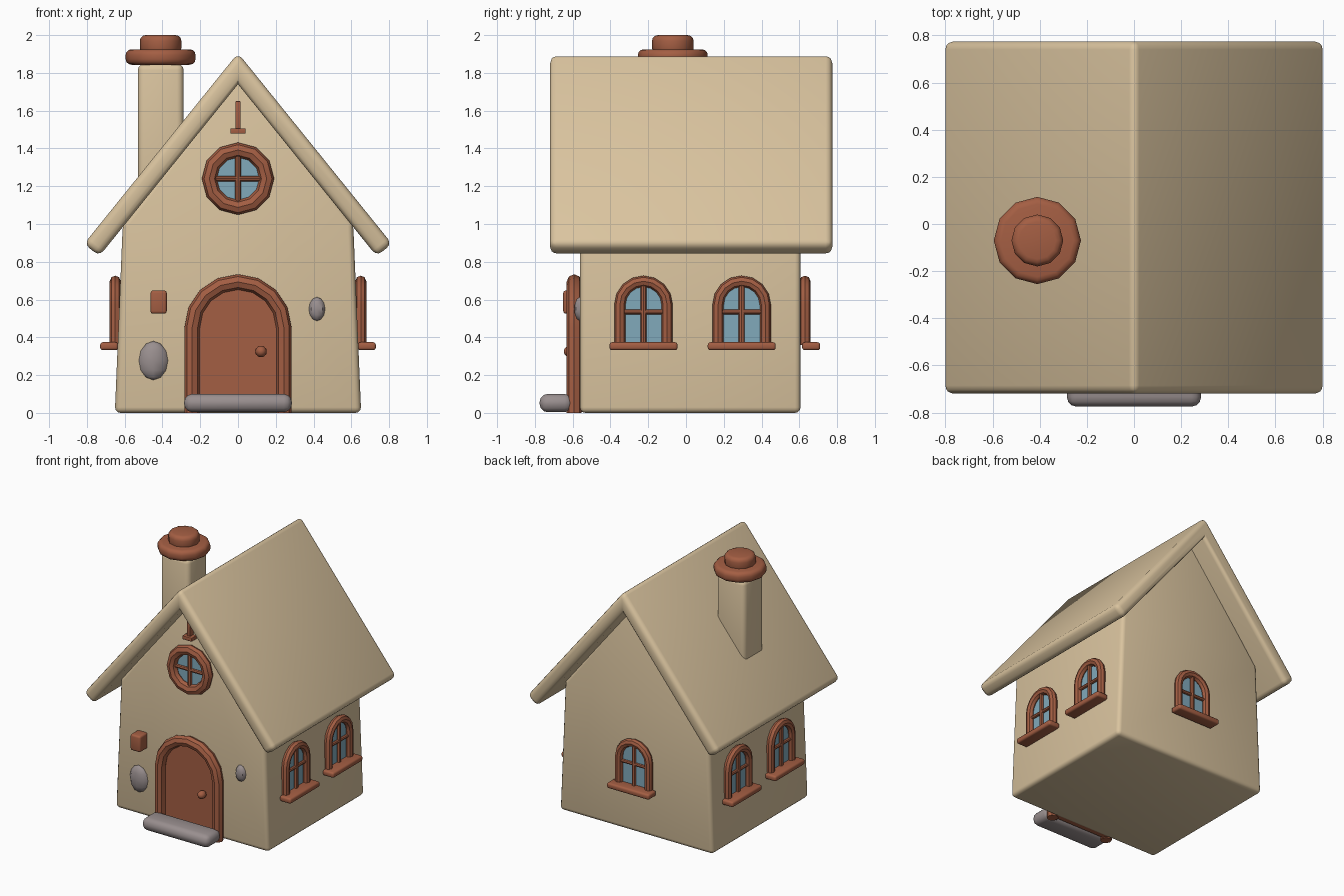
import bpy, bmesh, math
from mathutils import Matrix, Vector

if "Cube" in bpy.data.objects:
    bpy.data.objects.remove(bpy.data.objects["Cube"])


def material(name, rgb):
    m = bpy.data.materials.new(name)
    m.diffuse_color = (*rgb, 1)
    m.use_nodes = True
    m.node_tree.nodes["Principled BSDF"].inputs["Base Color"].default_value = m.diffuse_color
    return m


BEIGE = material("beige plaster", (0.70, 0.55, 0.345))
BROWN = material("red brown wood", (0.37, 0.112, 0.056))
GREY = material("grey stone", (0.32, 0.275, 0.275))
GLASS = material("blue glass", (0.22, 0.40, 0.50))
I = Matrix.Identity(4)


def finish(name, bm, mat, M=I):
    bmesh.ops.recalc_face_normals(bm, faces=bm.faces)
    me = bpy.data.meshes.new(name)
    bm.to_mesh(me)
    bm.free()
    ob = bpy.data.objects.new(name, me)
    bpy.context.collection.objects.link(ob)
    ob.matrix_world = M
    me.materials.append(mat)
    bpy.ops.object.select_all(action='DESELECT')
    ob.select_set(True)
    bpy.context.view_layer.objects.active = ob
    bpy.ops.object.shade_smooth_by_angle(angle=math.radians(40))
    return ob


def bevel(bm, edges, width, seg=3):
    if width:
        bmesh.ops.bevel(bm, geom=list(edges), offset=width, segments=seg,
                        profile=0.5, affect='EDGES', clamp_overlap=True)


def box(name, lo, hi, mat, width=0.0, M=I):
    bm = bmesh.new()
    bmesh.ops.create_cube(bm, size=1)
    for v in bm.verts:
        v.co = [a + (c + 0.5) * (b - a) for a, b, c in zip(lo, hi, v.co)]
    bevel(bm, bm.edges, width)
    return finish(name, bm, mat, M)


def prism(name, pts, y0, y1, mat, width=0.0, M=I):
    """Extrude an outline in x,z along y."""
    bm = bmesh.new()
    f = bm.faces.new([bm.verts.new((x, y0, z)) for x, z in pts])
    r = bmesh.ops.extrude_face_region(bm, geom=[f])
    for v in r["geom"]:
        if isinstance(v, bmesh.types.BMVert):
            v.co.y = y1
    bmesh.ops.recalc_face_normals(bm, faces=bm.faces)
    bevel(bm, [e for e in bm.edges if e.is_convex], width)
    return finish(name, bm, mat, M)


def tube(name, pts, y, r, mat, closed=False, M=I, sides=8):
    """Sweep a round section along a path in x,z with mitred corners."""
    bm = bmesh.new()
    P = [Vector((x, y, z)) for x, z in pts]
    n, rings = len(P), []
    for i, p in enumerate(P):
        a = P[i - 1] if closed or i else p
        b = P[(i + 1) % n] if closed or i < n - 1 else p
        t1 = (p - a).normalized() if a != p else (b - p).normalized()
        t2 = (b - p).normalized() if b != p else t1
        t = (t1 + t2).normalized()
        side = Vector((t.z, 0, -t.x)) / t.dot(t1)
        angs = [2 * math.pi * k / sides for k in range(sides)]
        rings.append([bm.verts.new(p + side * r * math.cos(g)
                                   + Vector((0, r * math.sin(g), 0))) for g in angs])
    for i in range(n if closed else n - 1):
        A, B = rings[i], rings[(i + 1) % n]
        for k in range(sides):
            j = (k + 1) % sides
            bm.faces.new((A[k], A[j], B[j], B[k]))
    if not closed:
        bm.faces.new(rings[0])
        bm.faces.new(rings[-1])
    return finish(name, bm, mat, M)


def disc(name, x, y, z0, z1, r, mat, width):
    """Upright twelve-sided cylinder with rounded rims."""
    bm = bmesh.new()
    bmesh.ops.create_cone(bm, cap_ends=True, segments=12, radius1=r, radius2=r, depth=z1 - z0)
    bevel(bm, [e for e in bm.edges if abs(e.verts[0].co.z - e.verts[1].co.z) < 1e-4], width)
    return finish(name, bm, mat, Matrix.Translation((x, y, (z0 + z1) / 2)))


def pebble(name, c, s, mat, u=10, v=8):
    bm = bmesh.new()
    bmesh.ops.create_uvsphere(bm, u_segments=u, v_segments=v, radius=1)
    bmesh.ops.scale(bm, vec=s, verts=bm.verts)
    return finish(name, bm, mat, Matrix.Translation(c))


def arch(r, z0, zc, n=8):
    return [(r, z0)] + [(r * math.cos(math.pi * k / n), zc + r * math.sin(math.pi * k / n))
                        for k in range(n + 1)] + [(-r, z0)]


def arched_window(name, M):
    prism(name + "_glass", arch(0.115, 0.36, 0.572), 0.03, -0.012, GLASS, 0, M)
    tube(name + "_frame", arch(0.125, 0.36, 0.572), -0.02, 0.029, BROWN, False, M)
    tube(name + "_upright_bar", [(0, 0.36), (0, 0.69)], -0.02, 0.016, BROWN, False, M)
    tube(name + "_cross_bar", [(-0.11, 0.535), (0.11, 0.535)], -0.02, 0.013, BROWN, False, M)
    box(name + "_sill", (-0.18, -0.10, 0.332), (0.18, -0.005, 0.374), BROWN, 0.014, M)


# House body, slightly tapered, with gables
prism("walls", [(-0.652, 0), (0.652, 0), (0.61, 1.0), (0, 1.79), (-0.61, 1.0)],
      -0.562, 0.607, BEIGE, 0.03)

# Pitched roof
prism("roof", [(0, 1.905), (0.815, 0.895), (0.734, 0.83), (0, 1.74),
               (-0.734, 0.83), (-0.815, 0.895)], -0.72, 0.775, BEIGE, 0.035)

# Chimney
box("chimney_stack", (-0.53, -0.19, 1.0), (-0.288, 0.05, 1.85), BEIGE, 0.035)
disc("chimney_collar", -0.41, -0.07, 1.843, 1.925, 0.185, BROWN, 0.03)
disc("chimney_pot", -0.41, -0.07, 1.90, 2.0, 0.11, BROWN, 0.03)

# Side and back windows
for side, s in (("right", 1), ("left", -1)):
    for pos, y in (("front", -0.225), ("rear", 0.295)):
        arched_window(f"{side}_{pos}_window", Matrix.Translation((s * 0.63, y, 0))
                      @ Matrix.Rotation(s * math.pi / 2, 4, 'Z'))
arched_window("back_window", Matrix.Translation((0, 0.61, 0)) @ Matrix.Rotation(math.pi, 4, 'Z'))

# Round gable window
M = Matrix.Translation((0, -0.562, 1.24))
ring = [(math.cos(math.pi * k / 6), math.sin(math.pi * k / 6)) for k in range(12)]
prism("round_window_glass", [(x * 0.14, z * 0.14) for x, z in ring], 0.03, -0.012, GLASS, 0, M)
tube("round_window_frame", [(x * 0.152, z * 0.152) for x, z in ring], -0.02, 0.038, BROWN, True, M)
tube("round_window_upright_bar", [(0, -0.14), (0, 0.14)], -0.02, 0.016, BROWN, False, M)
tube("round_window_cross_bar", [(-0.14, 0), (0.14, 0)], -0.02, 0.014, BROWN, False, M)

# Gable ornament
box("gable_hook_bar", (-0.014, -0.60, 1.49), (0.014, -0.55, 1.65), BROWN, 0.004)
box("gable_hook_foot", (-0.04, -0.62, 1.478), (0.04, -0.55, 1.506), BROWN, 0.004)

# Door, frame, knob and step
prism("door", arch(0.23, 0.005, 0.45), -0.54, -0.585, BROWN)
tube("door_frame", arch(0.243, 0.0, 0.45), -0.592, 0.04, BROWN)
pebble("door_knob", (0.122, -0.612, 0.325), (0.03, 0.035, 0.03), BROWN, 12, 8)
box("door_step", (-0.285, -0.775, 0.004), (0.285, -0.60, 0.1), GREY, 0.042)

# Letter box and wall stones
box("letter_box", (-0.463, -0.65, 0.525), (-0.377, -0.55, 0.648), BROWN, 0.014)
pebble("large_wall_stone", (-0.448, -0.562, 0.277), (0.077, 0.035, 0.103), GREY, 8, 6)
pebble("small_wall_stone", (0.418, -0.562, 0.55), (0.043, 0.03, 0.063), GREY, 8, 6)
